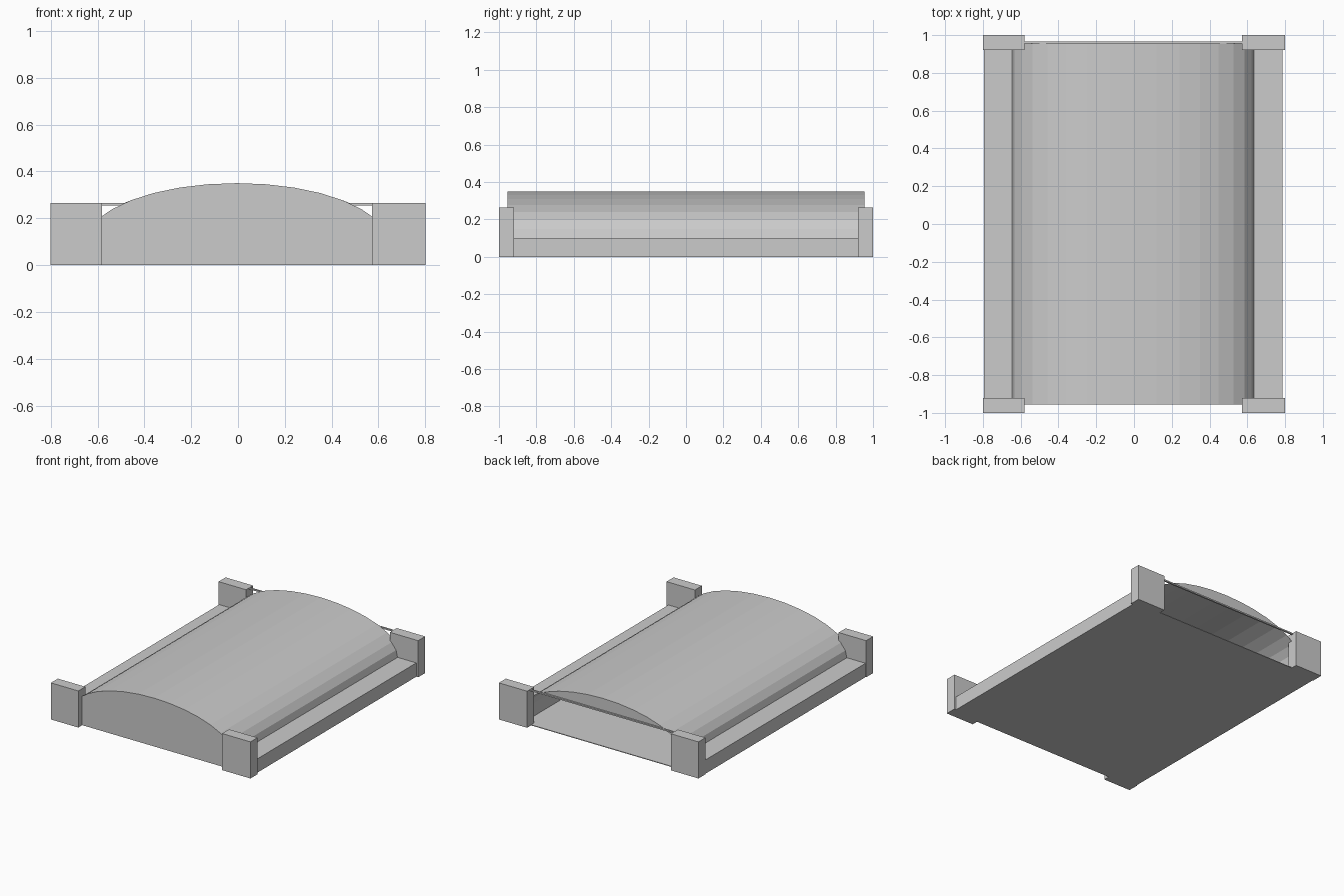
import bpy, bmesh, math

if "Cube" in bpy.data.objects:
    bpy.data.objects.remove(bpy.data.objects["Cube"])

grey = bpy.data.materials.new("plain grey")
grey.diffuse_color = (0.6, 0.6, 0.6, 1)
grey.use_nodes = True
grey.node_tree.nodes["Principled BSDF"].inputs["Base Color"].default_value = grey.diffuse_color

CX, A, B, Z0 = -0.005, 0.64, 0.25, 0.1   # vault ellipse: centre, half width, rise, springing height
END = 0.955                              # vault half length


def make(name, bm):
    mesh = bpy.data.meshes.new(name)
    bm.to_mesh(mesh)
    bm.free()
    mesh.materials.append(grey)
    ob = bpy.data.objects.new(name, mesh)
    bpy.context.collection.objects.link(ob)
    return ob


def box(name, x0, x1, y0, y1, z0, z1):
    bm = bmesh.new()
    bmesh.ops.create_cube(bm, size=1)
    for v in bm.verts:
        v.co = ((x0 + x1) / 2 + v.co.x * (x1 - x0),
                (y0 + y1) / 2 + v.co.y * (y1 - y0),
                (z0 + z1) / 2 + v.co.z * (z1 - z0))
    return make(name, bm)


def arch_z(x):
    return Z0 + B * math.sqrt(max(0, 1 - ((x - CX) / A) ** 2))


def arch_panel(name, x0, x1, y, bottom, flip=False):
    """Flat upright panel whose top follows the vault."""
    cuts = [CX + A * math.cos(math.pi * i / 16) for i in range(17)]
    xs = [x1] + [x for x in cuts if x0 < x < x1] + [x0]
    pts = [(x0, bottom), (x1, bottom)] + [(x, arch_z(x)) for x in xs if arch_z(x) > bottom + 1e-3]
    bm = bmesh.new()
    face = bm.faces.new([bm.verts.new((x, y, z)) for x, z in pts])
    if flip:
        face.normal_flip()
    return make(name, bm)


# Corner posts
for end, y0, y1 in (("front", -1, -0.92), ("back", 0.92, 1)):
    box(end + "_left_post", -0.8, -0.58, y0, y1, 0, 0.265)
    box(end + "_right_post", 0.573, 0.8, y0, y1, 0, 0.265)

# Low side rails and thin floor
box("left_rail", -0.795, CX - A, -0.92, 0.92, 0, 0.1)
box("right_rail", CX + A, 0.785, -0.92, 0.92, 0, 0.1)
box("floor", CX - A, CX + A, -END, END, 0, 0.005)

# Barrel vault: half ellipse swept along y, flat facets
bm = bmesh.new()
rows = []
for i in range(17):
    a = math.pi * i / 16
    x, z = CX + A * math.cos(a), Z0 + B * math.sin(a)
    rows.append([bm.verts.new((x, y, z)) for y in (-END, END)])
for (a0, a1), (b0, b1) in zip(rows, rows[1:]):
    bm.faces.new((a0, a1, b1, b0))
bmesh.ops.recalc_face_normals(bm, faces=bm.faces)
if max(bm.faces, key=lambda f: f.calc_center_median().z).normal.z < 0:
    bmesh.ops.reverse_faces(bm, faces=bm.faces)
make("vault", bm)

# Closed front end, and open back end with a lintel and a small arch panel above it
arch_panel("front_panel", -0.58, 0.573, -END, 0)
arch_panel("back_arch_panel", CX - 0.48, CX + 0.48, END, 0.262, flip=True)
box("back_lintel", -0.58, 0.573, END, 0.967, 0.255, 0.265)
